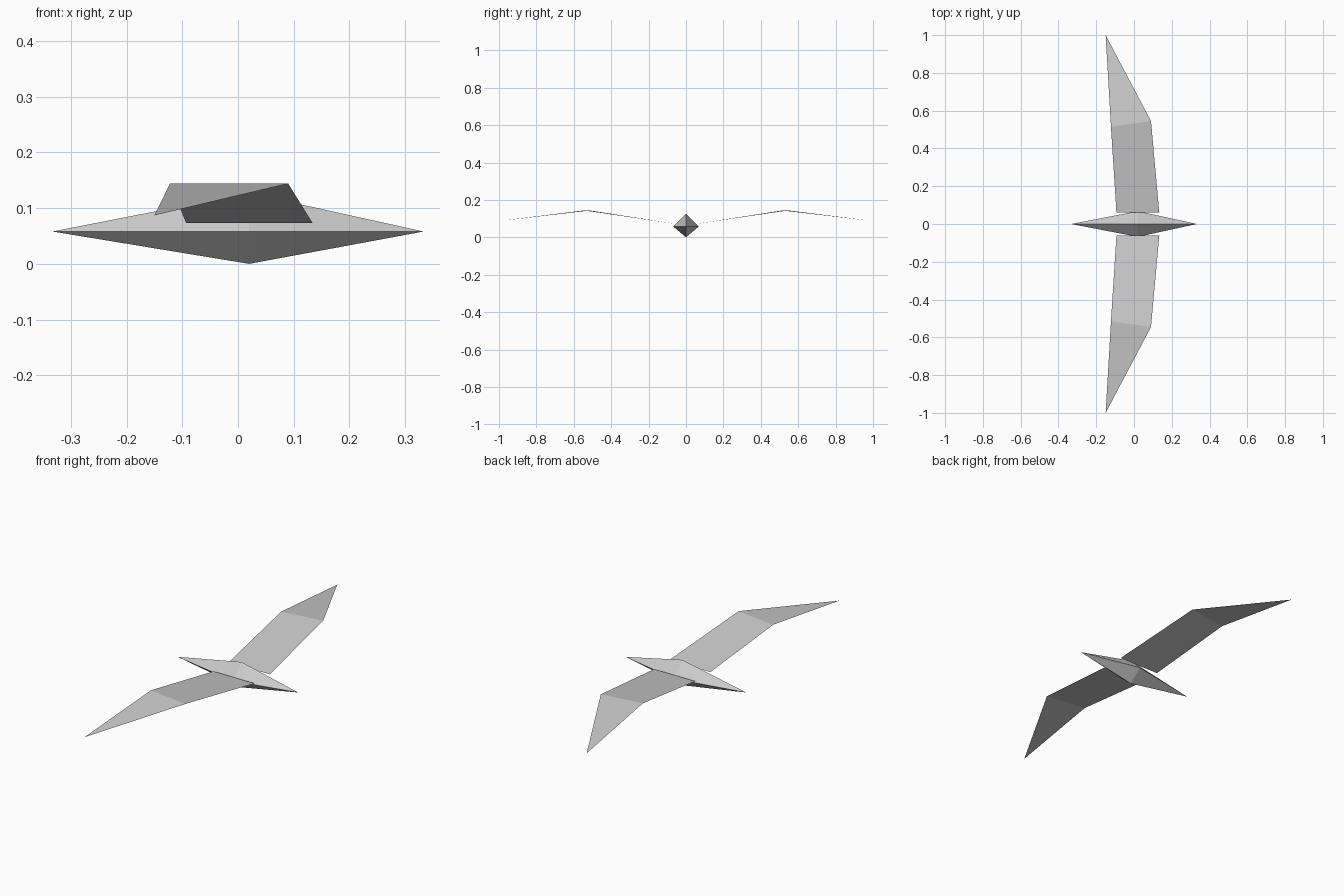
import bpy

if "Cube" in bpy.data.objects:
    bpy.data.objects.remove(bpy.data.objects["Cube"])

# Single flat grey used for the whole bird
grey = bpy.data.materials.new("light grey")
grey.diffuse_color = (0.6, 0.6, 0.6, 1)
grey.use_nodes = True
grey.node_tree.nodes["Principled BSDF"].inputs["Base Color"].default_value = grey.diffuse_color


def make_part(name, verts, faces):
    mesh = bpy.data.meshes.new(name)
    mesh.from_pydata(verts, [], faces)
    mesh.materials.append(grey)
    obj = bpy.data.objects.new(name, mesh)
    bpy.context.collection.objects.link(obj)
    return obj


# Body: stretched octahedron, widest a little ahead of the middle
LENGTH, WIDTH, MID_X, RIDGE_Z, TOP_Z = 0.333, 0.068, 0.02, 0.058, 0.127
ring = [(LENGTH, 0, RIDGE_Z), (MID_X, WIDTH, RIDGE_Z),
        (-LENGTH, 0, RIDGE_Z), (MID_X, -WIDTH, RIDGE_Z)]
body_faces = []
for i in range(4):
    j = (i + 1) % 4
    body_faces += [(i, j, 4), (j, i, 5)]
make_part("body", ring + [(MID_X, 0, TOP_Z), (MID_X, 0, 0)], body_faces)

# Wings: thin sheets with a raised fold and a pointed, swept tip
wing = [(0.134, 0.06, 0.073), (0.09, 0.545, 0.144), (-0.122, 0.515, 0.144),
        (-0.093, 0.06, 0.073), (-0.15, 1.0, 0.087)]
for name, side in (("left_wing", 1), ("right_wing", -1)):
    faces = [(0, 1, 2, 3), (1, 4, 2)]
    if side < 0:
        faces = [f[::-1] for f in faces]   # keep normals pointing up
    make_part(name, [(x, y * side, z) for x, y, z in wing], faces)
